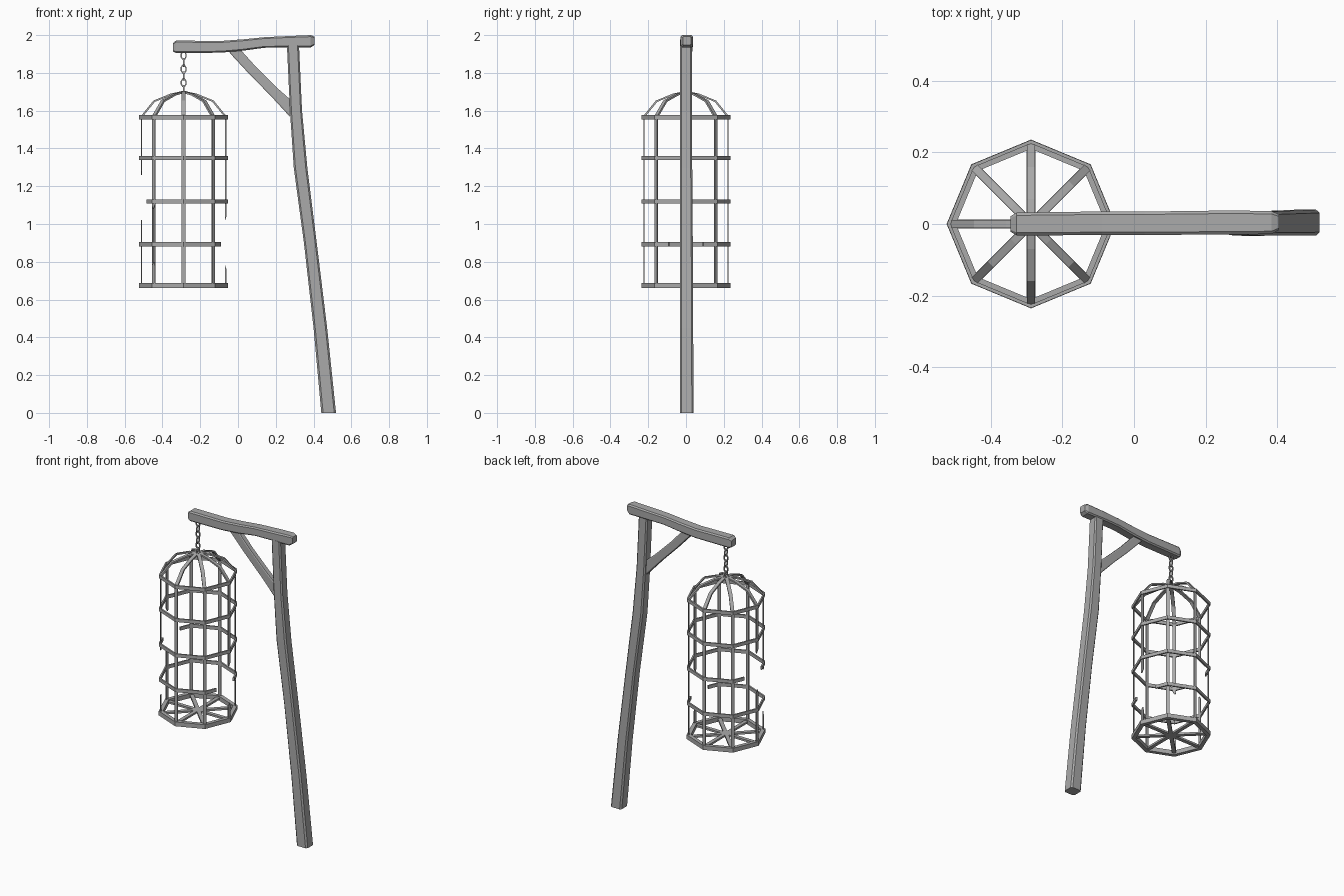
import bpy, bmesh, math
from mathutils import Vector

cube = bpy.data.objects.get("Cube")
if cube:
    bpy.data.objects.remove(cube)

grey = bpy.data.materials.new("weathered grey")
grey.use_nodes = True
colour = (0.4, 0.4, 0.4, 1)
grey.diffuse_color = colour
grey.node_tree.nodes["Principled BSDF"].inputs["Base Color"].default_value = colour

X, Y, Z = Vector((1, 0, 0)), Vector((0, 1, 0)), Vector((0, 0, 1))
HUB = Vector((-0.288, 0, 0))
RADIUS = 0.23


def make(name, verts, faces):
    mesh = bpy.data.meshes.new(name)
    mesh.from_pydata(verts, [], faces)
    mesh.materials.append(grey)
    obj = bpy.data.objects.new(name, mesh)
    bpy.context.collection.objects.link(obj)
    # consistent outward normals
    bm = bmesh.new()
    bm.from_mesh(mesh)
    bmesh.ops.recalc_face_normals(bm, faces=bm.faces)
    bm.to_mesh(mesh)
    bm.free()
    return obj


def loft(name, stations, chamfer=0, closed=False):
    """Join rectangular sections; a station is centre, u half-axis, v half-axis."""
    if chamfer:
        c = 1 - chamfer
        shape = [(1, -c), (1, c), (c, 1), (-c, 1), (-1, c), (-1, -c), (-c, -1), (c, -1)]
    else:
        shape = [(1, -1), (1, 1), (-1, 1), (-1, -1)]
    n, m = len(shape), len(stations)
    verts = [p + u * a + v * b for p, u, v in stations for a, b in shape]
    faces = []
    for i in range(m if closed else m - 1):
        j = (i + 1) % m
        faces += [(i * n + k, i * n + (k + 1) % n, j * n + (k + 1) % n, j * n + k)
                  for k in range(n)]
    if not closed:
        faces += [tuple(range(n)), tuple(range((m - 1) * n, m * n))]
    return make(name, verts, faces)


def radial(i):
    """Direction to a cage corner; fractions lie on the straight edge between."""
    k = math.floor(i)
    a, b = (Vector((math.cos(j * math.pi / 4), math.sin(j * math.pi / 4), 0)) for j in (k, k + 1))
    return a.lerp(b, i - k)


# Leaning post: height, centre x, centre y, half width, half depth
post = [(0, 0.48, 0.004, 0.039, 0.036), (0.45, 0.436, 0.003, 0.036, 0.035),
        (0.9, 0.383, 0.002, 0.034, 0.034), (1.3, 0.331, 0, 0.036, 0.033),
        (1.6, 0.307, 0, 0.032, 0.032), (1.945, 0.291, 0, 0.032, 0.031)]
wood = [loft("post", [(Vector((x, y, z)), X * w, Y * d) for z, x, y, w, d in post], 0.25)]

# Crooked top beam: x, centre y, centre z, half height, half depth
beam = [(-0.345, 0, 1.935, 0.022, 0.022), (-0.328, 0, 1.938, 0.033, 0.032),
        (-0.09, 0.002, 1.938, 0.031, 0.033), (0.03, 0.002, 1.948, 0.03, 0.033),
        (0.14, 0.003, 1.961, 0.028, 0.033), (0.27, 0.004, 1.965, 0.03, 0.034),
        (0.385, 0.004, 1.967, 0.033, 0.032), (0.405, 0.005, 1.97, 0.022, 0.022)]
wood.append(loft("top_beam", [(Vector((x, y, z)), Z * h, Y * d) for x, y, z, h, d in beam], 0.25))

# Diagonal brace, buried in beam and post at its ends
brace = [(-0.025, 1.925, 0.027), (0.08, 1.81, 0.026), (0.19, 1.7, 0.027), (0.3, 1.592, 0.035)]
wood.append(loft("brace", [(X * x + Z * z, (X + Z * 0.9).normalized() * w, Y * 0.018)
                           for x, z, w in brace], 0.2))

# Soft shading along the timbers, sharp at the chamfers
for obj in bpy.context.view_layer.objects:
    obj.select_set(obj in wood)
bpy.context.view_layer.objects.active = wood[0]
bpy.ops.object.shade_smooth_by_angle(angle=math.radians(30))

# Chain of alternating links
LINKS = 6
for i in range(LINKS):
    z = 1.712 + i * 0.036
    side = X if i % 2 else Y
    normal = Y if i % 2 else X
    stations = []
    for k in range(8):
        a = math.radians(22.5 + 45 * k)
        out = side * math.cos(a) + Z * math.sin(a)
        centre = HUB + Z * z + side * (0.013 * math.cos(a)) + Z * (0.022 * math.sin(a))
        stations.append((centre, out * 0.0035, normal * 0.0035))
    loft(f"chain_link_{i + 1}", stations, closed=True)

# Hoops: height and the corner where the hoop is broken open
for n, (z, broken) in enumerate([(1.565, None), (1.35, None), (1.12, 4), (0.893, 0)]):
    corners = list(range(8))
    if broken is not None:
        corners = [broken + k for k in (0.55, 1, 2, 3, 4, 5, 6, 7, 7.45)]
    loft(f"hoop_{n + 1}", [(HUB + radial(i) * RADIUS + Z * z, radial(i) * 0.005, Z * 0.011)
                           for i in corners], closed=broken is None)
loft("floor_rim", [(HUB + radial(i) * 0.223 + Z * 0.674, radial(i) * 0.013, Z * 0.014)
                   for i in range(8)], closed=True)

# Upright bars, with broken stretches on three of them
gaps = {0: (0.76, 1.04), 4: (1.0, 1.28), 5: (0.78, 1.1)}
for i in range(8):
    r = radial(i)
    t = Z.cross(r)
    low, high = 0.67, 1.57
    spans = [(low, gaps[i][0]), (gaps[i][1], high)] if i in gaps else [(low, high)]
    for s, (a, b) in enumerate(spans):
        stations = [(HUB + r * 0.223 + Z * z, r * 0.003, t * 0.01) for z in (a, b)]
        # splintered tip at a break
        if b < high:
            stations.append((HUB + r * 0.223 + t * 0.005 + Z * (b + 0.02), r * 0.002, t * 0.003))
        if a > low:
            stations.insert(0, (HUB + r * 0.223 - t * 0.005 + Z * (a - 0.02), r * 0.002, t * 0.003))
        loft(f"upright_bar_{i + 1}_{s + 1}", stations)

    # Bent dome rib
    rib = [(0.225, 1.565), (0.156, 1.65), (0.07, 1.685), (0, 1.7)]
    lean = (r + Z).normalized()
    loft(f"dome_rib_{i + 1}", [(HUB + r * d + Z * z, (lean if k < 2 else Z) * 0.005, t * 0.011)
                               for k, (d, z) in enumerate(rib)])
    # Floor spoke
    loft(f"floor_spoke_{i + 1}", [(HUB + r * d + Z * 0.674, Z * 0.006, t * 0.012)
                                  for d in (0, 0.22)])
